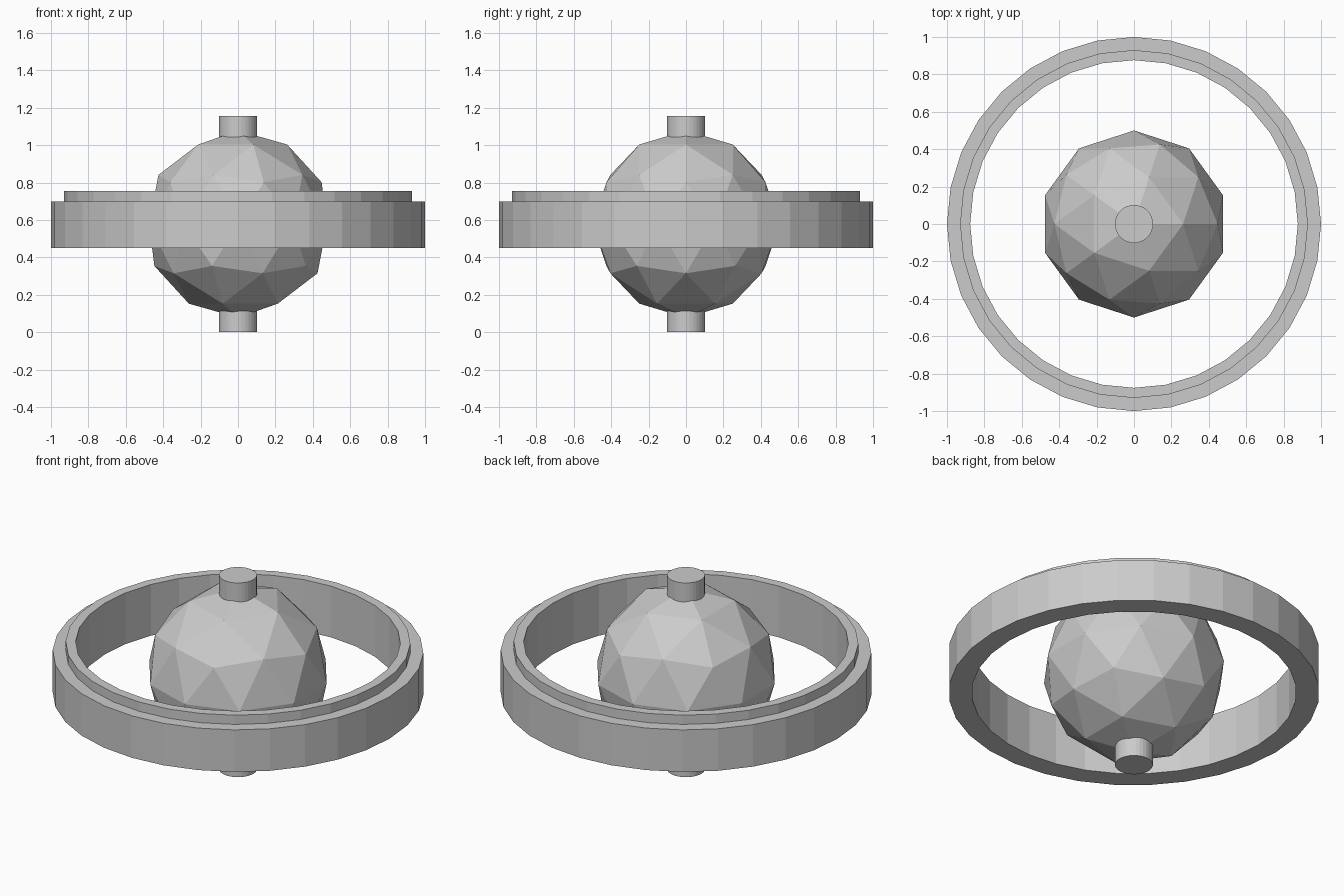
import bpy, bmesh
from math import cos, sin, tau

if "Cube" in bpy.data.objects:
    bpy.data.objects.remove(bpy.data.objects["Cube"])

SIDES = 32
MID_Z = 0.578


def lathe_ring(name, profile, sides):
    """Revolve a closed (radius, z) profile around the z axis."""
    bm = bmesh.new()
    loops = [[bm.verts.new((r * cos(tau * i / sides), r * sin(tau * i / sides), z))
              for r, z in profile] for i in range(sides)]
    n = len(profile)
    for i in range(sides):
        a, b = loops[i], loops[(i + 1) % sides]
        for j in range(n):
            k = (j + 1) % n
            bm.faces.new((a[j], b[j], b[k], a[k]))
    bmesh.ops.recalc_face_normals(bm, faces=bm.faces)
    mesh = bpy.data.meshes.new(name)
    bm.to_mesh(mesh)
    bm.free()
    obj = bpy.data.objects.new(name, mesh)
    bpy.context.collection.objects.link(obj)
    return obj


# Stepped outer ring
lathe_ring("stepped_ring", [(0.876, 0.45), (1.0, 0.45), (1.0, 0.70),
                            (0.93, 0.70), (0.93, 0.755), (0.876, 0.755)], SIDES)

# Faceted core ball
bpy.ops.mesh.primitive_ico_sphere_add(subdivisions=2, radius=0.5, location=(0, 0, MID_Z))
bpy.context.object.name = "core_ball"

# Vertical axle through the ball
bpy.ops.mesh.primitive_cylinder_add(vertices=SIDES, radius=0.102, depth=2 * MID_Z,
                                    location=(0, 0, MID_Z))
bpy.context.object.name = "axle"
